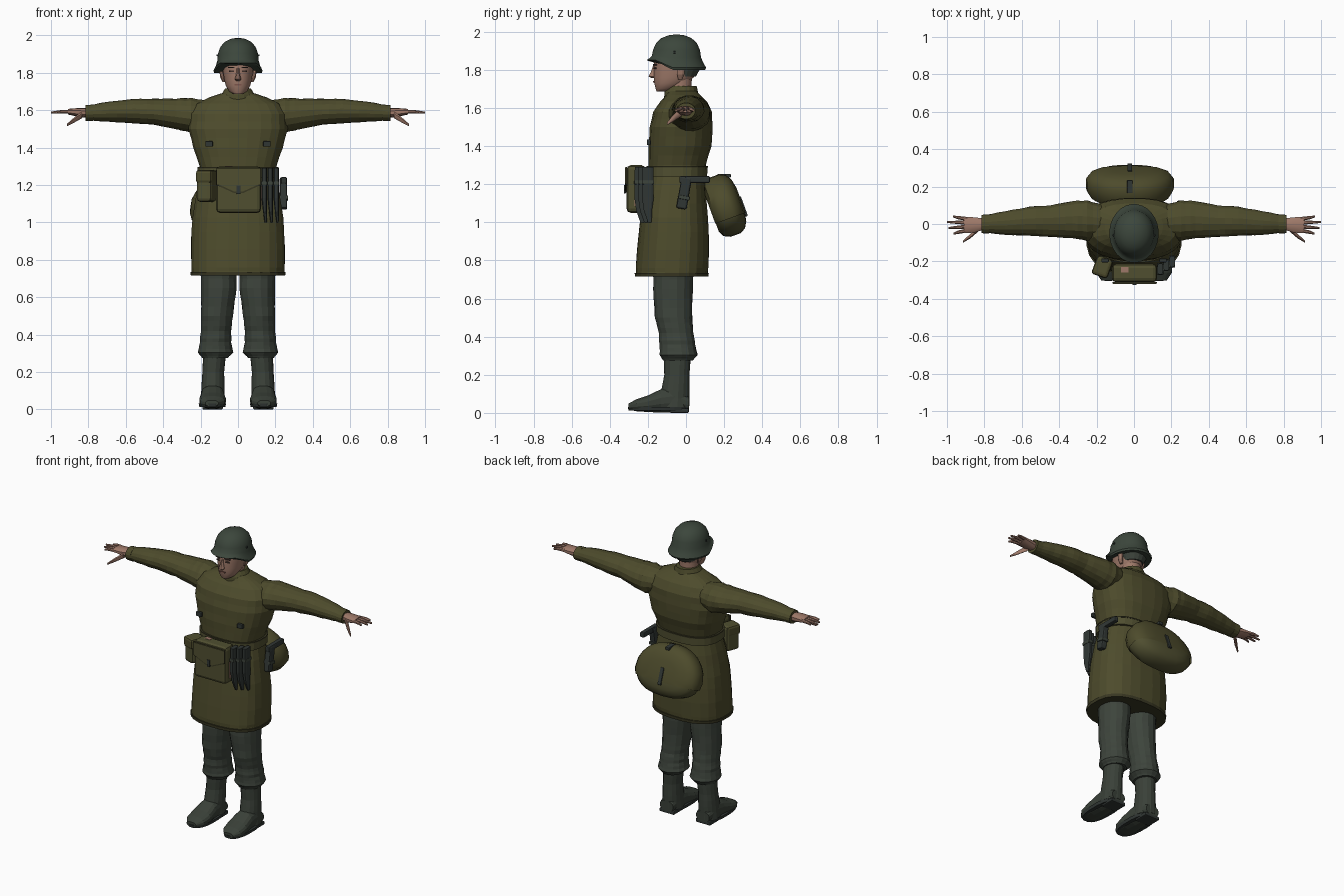
import bpy, bmesh, math, random
from mathutils import Vector, Matrix
from mathutils.bvhtree import BVHTree

random.seed(4)
cube = bpy.data.objects.get("Cube")
if cube:
    bpy.data.objects.remove(cube, do_unlink=True)


def material(name, rgb):
    m = bpy.data.materials.new(name)
    m.use_nodes = True
    m.diffuse_color = (*rgb, 1)
    m.node_tree.nodes["Principled BSDF"].inputs["Base Color"].default_value = (*rgb, 1)
    return m


OLIVE = material("olive cloth", (.075, .071, .025))
CANVAS = material("canvas olive", (.08, .078, .03))
SEAM = material("dark olive trim", (.04, .038, .016))
GREY = material("grey green wool", (.047, .058, .045))
STEEL = material("helmet green", (.045, .062, .045))
BOOT = material("boot leather", (.042, .052, .04))
STRAP = material("dark strap", (.03, .037, .034))
SKIN = material("skin", (.34, .19, .14))
DARK = material("dark features", (.05, .03, .025))
LIP = material("lip", (.2, .09, .07))


def finish(name, bm, mat, smooth=False, mirror=False, matrix=None):
    if matrix:
        bm.transform(matrix)
    bmesh.ops.recalc_face_normals(bm, faces=bm.faces[:])
    me = bpy.data.meshes.new(name)
    bm.to_mesh(me)
    me.materials.append(mat)
    ob = bpy.data.objects.new(name, me)
    bpy.context.collection.objects.link(ob)
    if smooth:
        bpy.ops.object.select_all(action='DESELECT')
        ob.select_set(True)
        bpy.context.view_layer.objects.active = ob
        bpy.ops.object.shade_smooth_by_angle(angle=math.radians(40))
    if mirror:
        ob.modifiers.new("mirror", 'MIRROR')
    return ob


def loft(axis, rows, n=16, p=2.0, sub=1, wob=0.0):
    """Rows are (position on axis, centre a, centre b, radius a, radius b)."""
    k = "xyz".index(axis)
    i, j = [q for q in range(3) if q != k]
    full = []
    for r, s in zip(rows, rows[1:]):
        full += [[u + (v - u) * t / sub for u, v in zip(r, s)] for t in range(sub)]
    full.append(rows[-1])
    bm, rings = bmesh.new(), []
    for t, ca, cb, ra, rb in full:
        ring = []
        swell = 1 + random.uniform(-wob, wob)
        for q in range(n):
            a = math.tau * (q + .5) / n
            c, s = math.cos(a), math.sin(a)
            f = swell * (1 + random.uniform(-wob, wob))
            co = Vector()
            co[k] = t
            co[i] = ca + math.copysign(abs(c) ** (2 / p), c) * ra * f
            co[j] = cb + math.copysign(abs(s) ** (2 / p), s) * rb * f
            ring.append(bm.verts.new(co))
        rings.append(ring)
    for r, s in zip(rings, rings[1:]):
        for q in range(n):
            bm.faces.new((r[q], r[(q + 1) % n], s[(q + 1) % n], s[q]))
    bm.faces.new(rings[0])
    bm.faces.new(rings[-1])
    return bm


def box(name, c, size, mat, bevel=0.0, mirror=False, rot=(0, 0, 0)):
    bm = bmesh.new()
    bmesh.ops.create_cube(bm, size=1)
    bm.transform(Matrix.Diagonal((*size, 1)))
    if bevel:
        bmesh.ops.bevel(bm, geom=bm.edges[:], offset=bevel, segments=2, affect='EDGES', profile=.5)
    m = Matrix.Translation(c)
    for a, ax in zip(rot, "XYZ"):
        m = m @ Matrix.Rotation(math.radians(a), 4, ax)
    return finish(name, bm, mat, mirror=mirror, matrix=m)


def prism(name, outline, y0, y1, mat):
    bm = bmesh.new()
    f = bm.faces.new([bm.verts.new((x, y0, z)) for x, z in outline])
    ext = bmesh.ops.extrude_face_region(bm, geom=[f])
    bmesh.ops.translate(bm, vec=(0, y1 - y0, 0), verts=[v for v in ext["geom"] if isinstance(v, bmesh.types.BMVert)])
    return finish(name, bm, mat)


# Coat body, kept as a search tree so straps and pockets can hug it
coat = loft('z', [(.72, 0, -.075, .25, .19), (.76, 0, -.073, .252, .192), (.95, 0, -.063, .25, .185),
                  (1.1, 0, -.06, .232, .17), (1.24, 0, -.05, .205, .15), (1.3, 0, -.047, .205, .15),
                  (1.4, 0, -.032, .24, .166), (1.5, 0, -.025, .265, .165), (1.58, 0, -.018, .262, .153),
                  (1.635, 0, -.012, .225, .122), (1.668, 0, -.015, .155, .09), (1.69, 0, -.02, .09, .075)],
            n=24, p=2.5, sub=2, wob=.008)
tree = BVHTree.FromBMesh(coat)
finish("coat", coat, OLIVE)


def strap(name, pts, w, mat, lift=.008, mirror=False, across=4):
    """Ribbon that follows the coat surface along a rough path."""
    pts = [Vector(p) for p in pts]
    path = [a.lerp(b, t / 6) for a, b in zip(pts, pts[1:]) for t in range(6)] + [pts[-1]]
    bm, rows = bmesh.new(), []
    for q, p in enumerate(path):
        tan = path[min(q + 1, len(path) - 1)] - path[max(q - 1, 0)]
        side = tan.cross(tree.find_nearest(p)[1]).normalized()
        row = []
        for u in range(across + 1):
            loc, nor, _, _ = tree.find_nearest(p + side * w * (u / across - .5))
            row.append((bm.verts.new(loc + nor * lift), bm.verts.new(loc - nor * .01)))
        rows.append([a for a, b in row] + [b for a, b in reversed(row)])
    for r, s in zip(rows, rows[1:]):
        for u in range(len(r)):
            v = (u + 1) % len(r)
            bm.faces.new((r[u], r[v], s[v], s[u]))
    bm.faces.new(rows[0])
    bm.faces.new(rows[-1])
    return finish(name, bm, mat, mirror=mirror)


# Sleeves, cuffs
finish("sleeves", loft('x', [(.16, .01, 1.575, .09, .075), (.25, .02, 1.572, .108, .093), (.33, .022, 1.58, .1, .083),
                             (.45, .015, 1.592, .085, .07), (.56, .015, 1.595, .078, .066),
                             (.69, .005, 1.592, .064, .054), (.81, 0, 1.585, .046, .041)],
                       sub=3, wob=.022), OLIVE, mirror=True)
finish("cuffs", loft('x', [(.775, 0, 1.586, .052, .045), (.815, 0, 1.585, .05, .043)]), OLIVE, mirror=True)

# Hands with fingers and thumb
finish("palms", loft('x', [(.8, 0, 1.585, .03, .027), (.85, -.005, 1.588, .042, .024), (.91, -.005, 1.592, .046, .015)],
                     n=10, p=2.5), SKIN, smooth=True, mirror=True)
for k, (y, tip) in enumerate([(-.04, .965), (-.016, .992), (.008, 1.0), (.031, .968)]):
    finish("finger_%d" % k, loft('x', [(.89, y * .85, 1.592, .012, .012), (.94, y * 1.1, 1.592, .01, .01),
                                       (tip, y * 1.3, 1.587, .005, .006)], n=8), SKIN, smooth=True, mirror=True)
finish("thumbs", loft('x', [(.835, -.03, 1.575, .014, .02), (.875, -.065, 1.548, .013, .015),
                            (.915, -.095, 1.52, .006, .007)], n=8), SKIN, smooth=True, mirror=True)

# Trousers and boots
finish("trousers", loft('z', [(.8, .105, -.065, .1, .11), (.65, .102, -.068, .097, .106), (.5, .113, -.065, .086, .098),
                              (.42, .117, -.052, .083, .092), (.36, .12, -.045, .086, .096),
                              (.305, .12, -.04, .095, .1), (.275, .122, -.042, .07, .08)],
                        sub=3, wob=.02), GREY, mirror=True)
finish("boot_shafts", loft('z', [(.3, .125, -.045, .062, .072), (.2, .132, -.048, .058, .066),
                                 (.12, .134, -.055, .062, .075), (.03, .136, -.06, .066, .078)],
                           sub=2, wob=.012), BOOT, mirror=True)
finish("boot_feet", loft('y', [(.015, .136, .05, .05, .035), (-.06, .136, .07, .062, .07), (-.13, .136, .063, .064, .063),
                               (-.2, .136, .048, .072, .044), (-.26, .138, .04, .066, .032),
                               (-.302, .14, .033, .035, .016)], p=2.4), BOOT, mirror=True)
finish("soles", loft('z', [(.012, .137, -.145, .07, .158), (.032, .137, -.145, .074, .162)], n=20, p=2.5),
       STRAP, mirror=True)
box("heels", (.136, -.035, .012), (.11, .1, .024), STRAP, .006, True)

# Head, neck and face
finish("neck", loft('z', [(1.62, 0, -.03, .068, .07), (1.7, 0, -.035, .06, .062), (1.82, 0, -.03, .066, .07)]),
       SKIN, smooth=True)
finish("head", loft('z', [(1.687, 0, -.125, .026, .03), (1.7, 0, -.108, .048, .052), (1.73, 0, -.08, .066, .088),
                          (1.76, 0, -.065, .074, .106), (1.8, 0, -.055, .08, .115), (1.84, 0, -.05, .084, .12),
                          (1.9, 0, -.05, .08, .11)], p=2.2), SKIN, smooth=True)
finish("nose", loft('z', [(1.757, 0, -.17, .012, .012), (1.766, 0, -.177, .019, .021), (1.79, 0, -.172, .011, .013),
                          (1.825, 0, -.165, .007, .008)], n=8), SKIN, smooth=True)
finish("ears", loft('z', [(1.75, .075, -.03, .008, .012), (1.775, .084, -.028, .012, .02), (1.81, .088, -.025, .013, .022),
                          (1.825, .085, -.025, .006, .012)], n=8), SKIN, mirror=True)
box("eyes", (.033, -.16, 1.808), (.026, .012, .008), DARK, mirror=True, rot=(0, 0, 18))
box("brows", (.035, -.163, 1.828), (.036, .012, .007), DARK, mirror=True, rot=(0, 0, 18))
box("mouth", (0, -.165, 1.737), (.04, .014, .008), LIP)
finish("hair", loft('z', [(1.765, 0, -.012, .065, .065), (1.8, 0, -.005, .078, .077), (1.85, 0, -.005, .08, .078)]),
       GREY)

# Helmet, its rim raised above the eyes
helmet = loft('z', [(1.8, 0, -.05, .128, .15), (1.812, 0, -.05, .132, .157), (1.835, 0, -.05, .12, .143),
                    (1.865, 0, -.05, .111, .13), (1.905, 0, -.05, .107, .124), (1.94, 0, -.05, .094, .108),
                    (1.967, 0, -.05, .069, .08), (1.982, 0, -.05, .036, .042), (1.986, 0, -.05, .008, .009)], n=28)
for v in helmet.verts:
    if v.co.z < 1.88:
        v.co.z += .042 * min(1, max(0, (-v.co.y - .07) / .09)) * (1.88 - v.co.z) / .07
finish("helmet", helmet, STEEL, smooth=True)
box("helmet_rivets", (.108, -.06, 1.893), (.012, .012, .012), STRAP, .003, True)

# Collar, lapels, placket and shirt
finish("collar", loft('z', [(1.65, 0, -.025, .1, .09), (1.685, 0, -.025, .09, .088), (1.715, 0, -.02, .07, .076)],
                      n=18), OLIVE)
strap("lapels", [(.085, -.06, 1.69), (.07, -.14, 1.645), (.06, -.16, 1.6)], .05, OLIVE, .02, True)
strap("shirt_front", [(0, -.11, 1.69), (0, -.16, 1.6)], .045, GREY, .014)
strap("placket", [(.02, -.17, 1.6), (.02, -.22, 1.3)], .05, OLIVE, .007)
strap("placket_seam", [(-.008, -.17, 1.6), (-.008, -.22, 1.3)], .006, SEAM, .008)
strap("coat_front_seam", [(-.01, -.22, 1.22), (-.01, -.28, .73)], .006, SEAM, .004)

# Pockets, each a dark edge plate under a lighter panel
for name, x, z, w, h in [("chest_pocket", .125, 1.45, .1, .13), ("skirt_pocket", .155, .94, .14, .13)]:
    for part, grow, lift, mat in [("edge", .01, .004, SEAM), ("panel", 0, .008, OLIVE)]:
        strap(name + "_" + part, [(x, -.25, z + (h + grow) / 2), (x, -.25, z - (h + grow) / 2)], w + grow, mat, lift, True)
    strap(name + "_flap", [(x, -.25, z + h / 2), (x, -.25, z + h / 2 - .045)], w + .012, OLIVE, .014, True)
finish("hem", loft('z', [(.715, 0, -.075, .254, .194), (.735, 0, -.075, .256, .196)], n=24, p=2.5), SEAM)

# Belt and harness
finish("belt", loft('z', [(1.24, 0, -.048, .217, .16), (1.29, 0, -.046, .217, .16)], n=24, p=2.5), CANVAS)
finish("belt_edge", loft('z', [(1.288, 0, -.046, .219, .162), (1.296, 0, -.046, .219, .162)], n=24, p=2.5), SEAM)
strap("harness_front", [(.14, 0, 1.68), (.15, -.12, 1.63), (.15, -.18, 1.5), (.165, -.2, 1.28)], .03, STRAP, .012, True)
strap("harness_back", [(.14, 0, 1.68), (.135, .1, 1.62), (.02, .15, 1.42)], .03, STRAP, .012, True)
strap("harness_tail", [(0, .15, 1.44), (0, .12, 1.28)], .035, STRAP, .013)
box("harness_buckles", (.155, -.195, 1.42), (.04, .02, .03), STRAP, .004, True)

# Front satchel with pointed flap
box("satchel", (.003, -.262, 1.175), (.24, .1, .25), CANVAS, .022)
prism("satchel_flap_edge", [(-.116, 1.29), (.122, 1.29), (.122, 1.2), (.03, 1.158), (-.024, 1.158), (-.116, 1.2)],
      -.309, -.317, SEAM)
prism("satchel_flap", [(-.112, 1.288), (.118, 1.288), (.118, 1.207), (.028, 1.166), (-.022, 1.166), (-.112, 1.207)],
      -.311, -.321, CANVAS)
box("satchel_clasp", (.003, -.321, 1.175), (.022, .01, .045), STRAP, .002)
box("satchel_side_patch", (.122, -.25, 1.14), (.006, .04, .11), SKIN)
box("satchel_top_patch", (-.05, -.245, 1.299), (.04, .03, .006), SKIN)

# Ammunition pouches: broad on the right, three narrow ones on the left
box("right_pouch", (-.168, -.225, 1.195), (.085, .1, .17), CANVAS, .018, rot=(0, 0, -20))
box("right_pouch_flap", (-.17, -.232, 1.245), (.09, .1, .07), OLIVE, .015, rot=(0, 0, -20))
for k in range(3):
    x, y = .14 + k * .032, -.24 + k * .02
    finish("left_pouch_%d" % k, loft('z', [(1.29, x, y, .015, .03), (1.13, x, y, .015, .032), (1.06, x + .004, y, .011, .022),
                                           (1.0, x + .008, y + .01, .006, .01)], n=8, p=4), STRAP)
    box("left_pouch_band_%d" % k, (x, y, 1.21), (.033, .064, .02), GREY, .003)

# Sidearm and curved scabbard on the left hip
box("sidearm_body", (.245, .045, 1.225), (.03, .16, .035), STRAP, .006)
box("sidearm_holster", (.243, -.01, 1.155), (.04, .055, .17), STRAP, .01, rot=(-10, 0, 0))
box("holster_band", (.245, -.01, 1.13), (.046, .06, .02), GREY, .004, rot=(-10, 0, 0))
strap("scabbard", [(.26, 0, 1.1), (.27, -.035, .97), (.27, -.07, .87), (.26, -.13, .8)], .035, CANVAS, .022)
strap("hip_strap", [(.24, .05, 1.26), (.26, -.04, 1.08), (.26, -.1, 1.0)], .02, SEAM, .012)

# Rear haversack, narrower at the top and leaning outward
lean = Matrix.Translation((-.022, .208, 1.087)) @ Matrix.Rotation(math.radians(20), 4, 'X')
for name, g, mat in [("haversack", 1, CANVAS), ("haversack_flap", 1.035, OLIVE)]:
    bag = loft('y', [(y * g, 0, 0, .228 * s * g, .162 * s * g) for y, s in
                     [(-.08, .7), (-.065, .9), (-.03, 1), (.025, 1), (.055, .9), (.074, .7), (.083, .4)]], n=26, p=2.5)
    for v in bag.verts:
        v.co.x *= 1 - .2 * max(0, v.co.z / .16)
    if g > 1:
        bmesh.ops.bisect_plane(bag, geom=bag.verts[:] + bag.edges[:] + bag.faces[:], plane_co=(0, 0, -.07),
                               plane_no=(0, 0, -1), clear_outer=True)
    finish(name, bag, mat, smooth=True, matrix=lean)
box("haversack_strap", lean @ Vector((0, .086, -.035)), (.025, .012, .11), STRAP, .003, rot=(20, 0, 0))
box("haversack_loop", (-.022, .2, 1.245), (.03, .07, .02), STRAP, .004)
